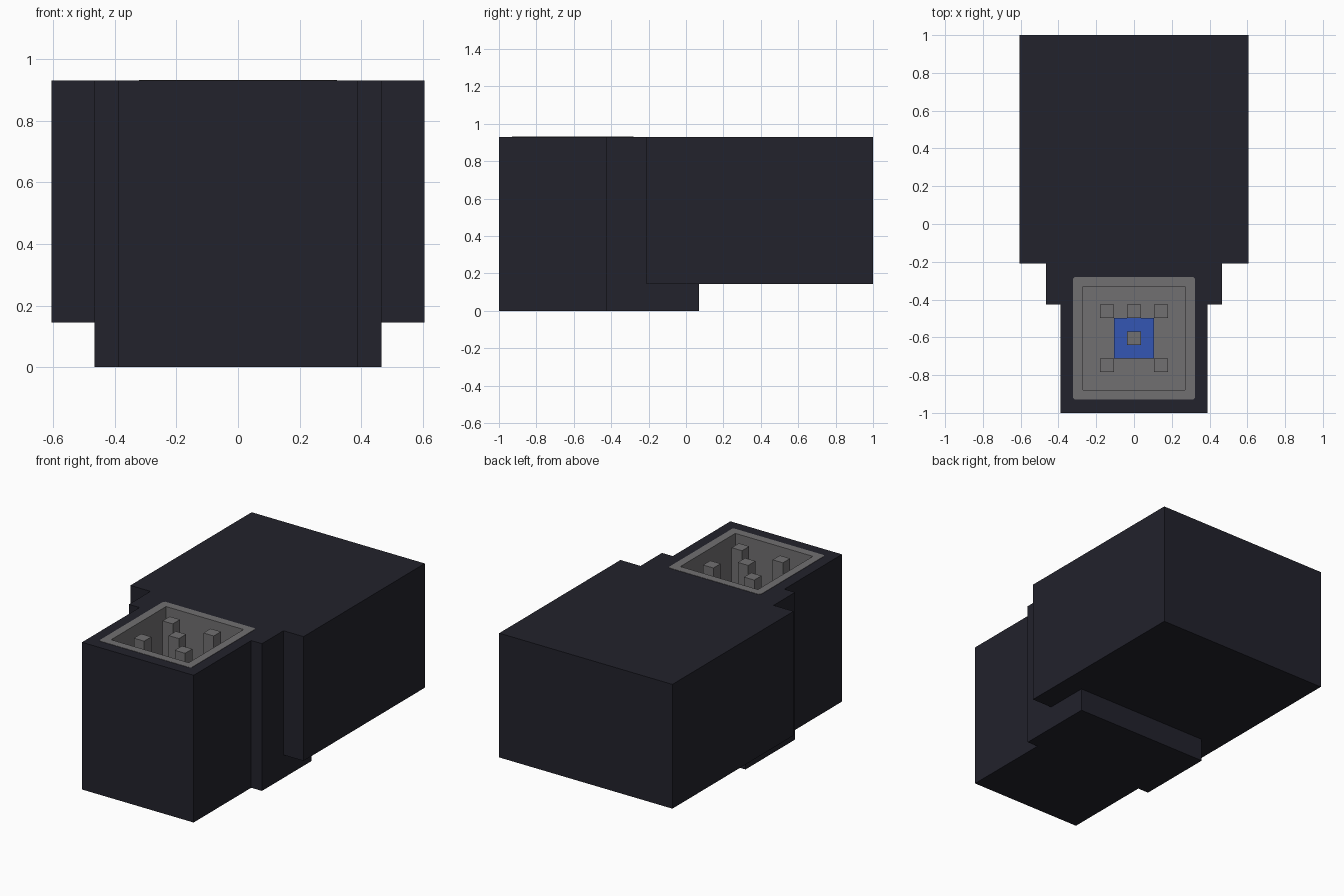
import bpy
import bmesh
from mathutils import Vector

cube = bpy.data.objects.get("Cube")
if cube:
    bpy.data.objects.remove(cube, do_unlink=True)


def material(name, rgb):
    mat = bpy.data.materials.new(name)
    mat.use_nodes = True
    mat.diffuse_color = (*rgb, 1)
    mat.node_tree.nodes["Principled BSDF"].inputs["Base Color"].default_value = (*rgb, 1)
    return mat


CHARCOAL = material("charcoal", (0.016, 0.016, 0.025))
GREY = material("grey", (0.165, 0.16, 0.165))
BLUE = material("blue", (0.033, 0.093, 0.456))

TOP = 0.93       # flush top of the housing
FLOOR = 0.43     # bottom of the socket
SOCKET_Y = -0.605


def box_mesh(half_x, y, z):
    bm = bmesh.new()
    bmesh.ops.create_cube(bm, size=1)
    size = Vector((2 * half_x, y[1] - y[0], z[1] - z[0]))
    bmesh.ops.scale(bm, vec=size, verts=bm.verts)
    bmesh.ops.translate(bm, vec=(0, sum(y) / 2, sum(z) / 2), verts=bm.verts)
    return bm


def finish(bm, name, mat, x=0):
    mesh = bpy.data.meshes.new(name)
    bm.to_mesh(mesh)
    bm.free()
    mesh.materials.append(mat)
    obj = bpy.data.objects.new(name, mesh)
    obj.location.x = x
    bpy.context.collection.objects.link(obj)
    return obj


def box(name, mat, half_x, y, z, x=0):
    return finish(box_mesh(half_x, y, z), name, mat, x)


# Housing: narrow front block, stepped neck and raised rear body
front = box("front_block", CHARCOAL, 0.39, (-1, -0.425), (0, TOP))
neck = box("neck_block", CHARCOAL, 0.465, (-0.425, 0.07), (0, TOP))
box("rear_body", CHARCOAL, 0.605, (-0.21, 1), (0.145, TOP))

# Recess for the socket, cut through the front and neck blocks
cutter = box("socket_cutter", CHARCOAL, 0.30,
             (SOCKET_Y - 0.305, SOCKET_Y + 0.305), (FLOOR - 0.03, TOP + 0.1))
cutter.hide_render = True
cutter.hide_viewport = True
for block in (front, neck):
    cut = block.modifiers.new("socket_recess", 'BOOLEAN')
    cut.operation = 'DIFFERENCE'
    cut.solver = 'EXACT'
    cut.object = cutter

# Socket liner: rim around an open tray, with slightly clipped outer corners
bm = box_mesh(0.322, (SOCKET_Y - 0.325, SOCKET_Y + 0.325), (FLOOR - 0.05, TOP + 0.002))
bm.normal_update()
top = max(bm.faces, key=lambda f: f.calc_center_median().z)
outer = [e for e in bm.edges if abs(e.verts[0].co.z - e.verts[1].co.z) > 0.1]
bmesh.ops.inset_region(bm, faces=[top], thickness=0.072)
sunk = bmesh.ops.extrude_discrete_faces(bm, faces=[top])["faces"][0]
for v in sunk.verts:
    v.co.z = FLOOR
bmesh.ops.bevel(bm, geom=outer, offset=0.01, segments=1, affect='EDGES')
finish(bm, "socket_liner", GREY)

# Blue pad on the socket floor
box("floor_pad", BLUE, 0.107, (SOCKET_Y - 0.107, SOCKET_Y + 0.107), (FLOOR, FLOOR + 0.008))


# Contact pins
def pin(name, x, y, height):
    box(name, GREY, 0.036, (y - 0.036, y + 0.036), (FLOOR, height), x)


for side, x in (("left", 0.143), ("right", -0.143)):
    pin("back_pin_" + side, x, SOCKET_Y + 0.143, TOP)
    pin("front_pin_" + side, x, SOCKET_Y - 0.143, TOP)
pin("centre_pin", 0, SOCKET_Y, TOP)
pin("short_back_pin", 0, SOCKET_Y + 0.143, FLOOR + 0.14)
